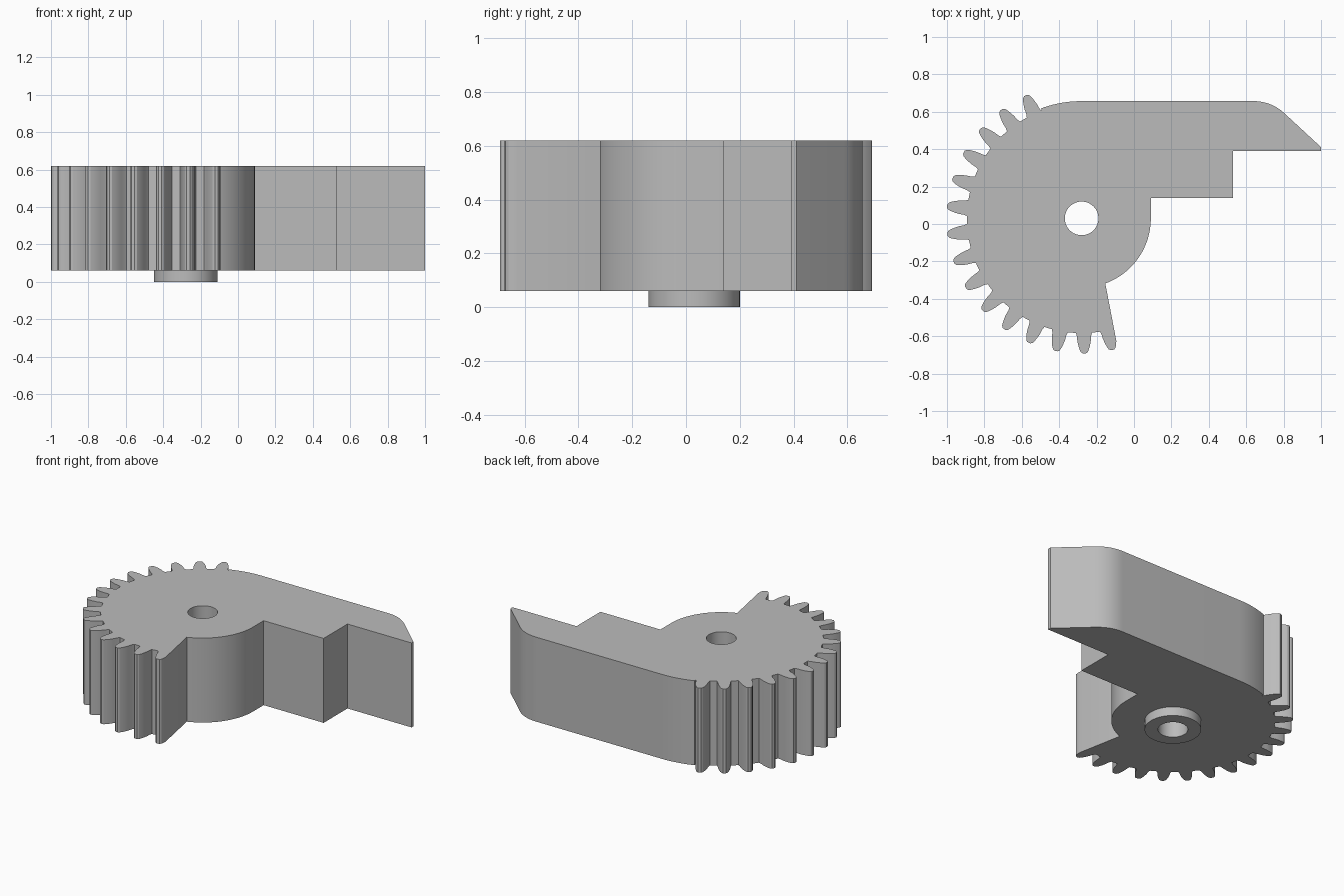
import bpy
import bmesh
from math import cos, sin, radians
from mathutils import Vector

if "Cube" in bpy.data.objects:
    bpy.data.objects.remove(bpy.data.objects["Cube"])

grey = bpy.data.materials.new("plain_grey")
grey.use_nodes = True
GREY = (0.5, 0.5, 0.5, 1)
grey.diffuse_color = GREY
grey.node_tree.nodes["Principled BSDF"].inputs["Base Color"].default_value = GREY

AXIS = Vector((-0.28, 0.03))      # pivot of the gear sector
BORE, BOSS = 0.09, 0.17           # radii
BASE, FLOOR, TOP = 0.0, 0.06, 0.62


def polar(radius, degrees, centre=AXIS):
    a = radians(degrees)
    return centre + Vector((cos(a), sin(a))) * radius


def arc(radius, start, end, steps, centre=AXIS):
    return [polar(radius, start + (end - start) * i / steps, centre) for i in range(steps + 1)]


def circle(radius):
    return arc(radius, 0, 360, 64)[:-1]


def prism(name, loops, z0, z1, top_cap=True):
    """Extrude an outline with holes into a solid."""
    bm = bmesh.new()
    edges = []
    for loop in loops:
        verts = [bm.verts.new((p.x, p.y, z0)) for p in loop]
        edges += [bm.edges.new((v, verts[i - 1])) for i, v in enumerate(verts)]
    bmesh.ops.triangle_fill(bm, use_beauty=True, edges=edges)
    made = bmesh.ops.extrude_face_region(bm, geom=bm.faces[:], use_keep_orig=True)["geom"]
    for v in made:
        if isinstance(v, bmesh.types.BMVert):
            v.co.z = z1
    bmesh.ops.recalc_face_normals(bm, faces=bm.faces[:])
    if not top_cap:
        hidden = [f for f in bm.faces if all(v.co.z == z1 for v in f.verts)]
        bmesh.ops.delete(bm, geom=hidden, context='FACES')
    mesh = bpy.data.meshes.new(name)
    bm.to_mesh(mesh)
    bm.free()
    mesh.materials.append(grey)
    obj = bpy.data.objects.new(name, mesh)
    bpy.context.collection.objects.link(obj)
    bpy.ops.object.select_all(action='DESELECT')
    obj.select_set(True)
    bpy.context.view_layer.objects.active = obj
    bpy.ops.object.shade_smooth_by_angle(angle=radians(25))
    return obj


# Half of one tooth flank: radius and half width, root to tip
FLANK = [(0.612, 0.043), (0.63, 0.038), (0.655, 0.036), (0.68, 0.031),
         (0.7, 0.025), (0.714, 0.019), (0.722, 0.009)]
TEETH, FIRST, PITCH = 15, 114.5, 12.05


def tooth(angle):
    out = polar(1, angle, Vector((0, 0)))
    side = Vector((-out.y, out.x))
    rising = [AXIS + out * r - side * w for r, w in FLANK]
    falling = [AXIS + out * r + side * w for r, w in reversed(FLANK)]
    return rising + falling


# Outline, anticlockwise: nose, rounded shoulder, back, teeth, hub, steps
outline = [Vector((1.0, 0.39)), Vector((1.0, 0.41)), Vector((0.99, 0.42))]
outline += arc(0.24, 46, 90, 10, Vector((0.64, 0.417)))
outline += arc(0.627, 90, 110.2, 10)
for i in range(TEETH):
    outline += tooth(FIRST + PITCH * i)
# the last flank runs straight into the hub
del outline[-3:]
outline += arc(0.37, -70, 0, 24)
outline += [Vector((0.09, 0.14)), Vector((0.53, 0.14)), Vector((0.53, 0.39))]

prism("gear_sector_arm", [outline, circle(BORE)], FLOOR, TOP)
prism("pivot_boss", [circle(BOSS), circle(BORE)], BASE, FLOOR, top_cap=False)
